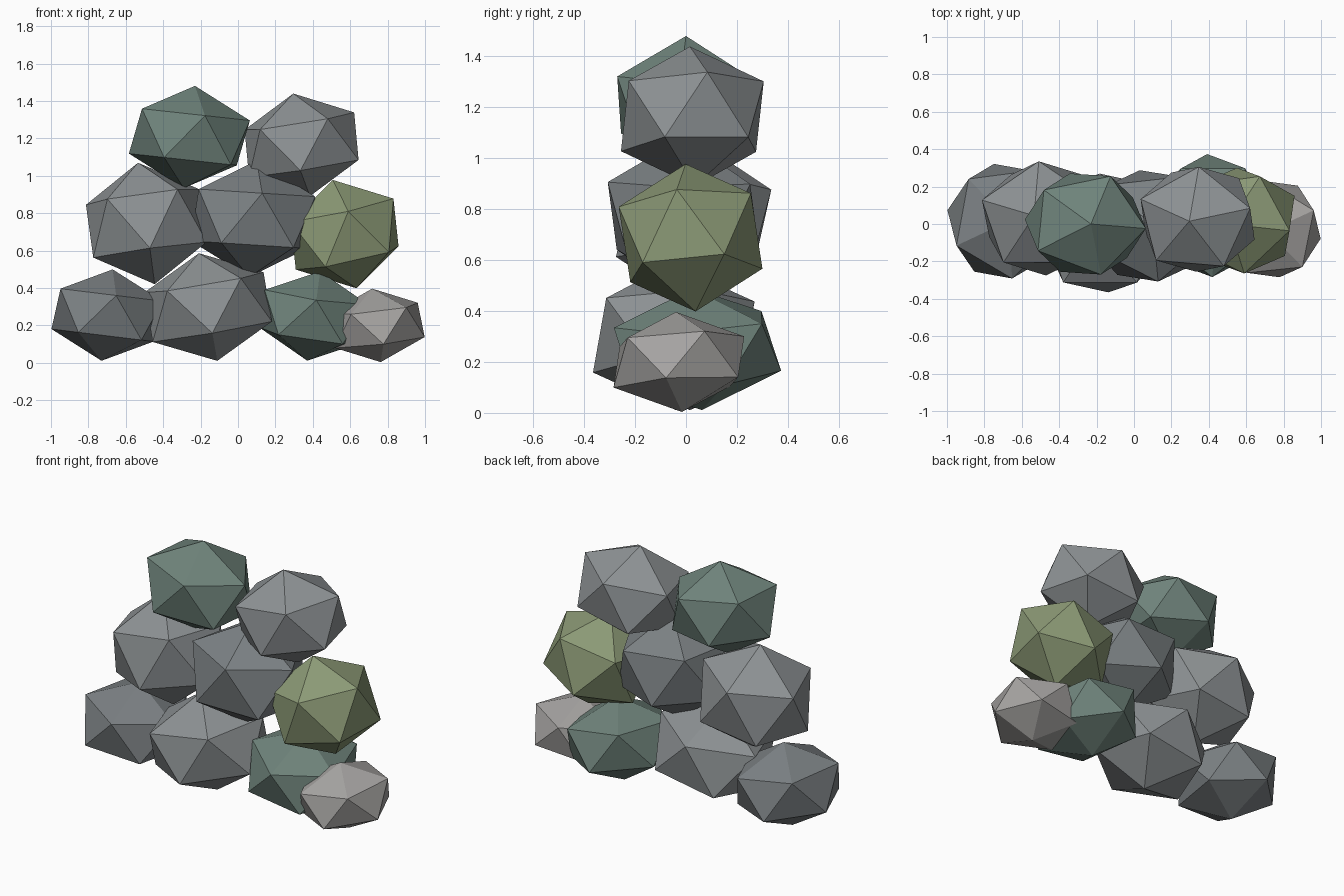
import bpy, bmesh
from math import radians
from mathutils import Matrix, Vector

if "Cube" in bpy.data.objects:
    bpy.data.objects.remove(bpy.data.objects["Cube"])


def material(name, rgb):
    m = bpy.data.materials.new(name)
    m.diffuse_color = (*rgb, 1)
    m.use_nodes = True
    m.node_tree.nodes["Principled BSDF"].inputs["Base Color"].default_value = m.diffuse_color
    return m


SLATE = material("slate_stone", (0.20, 0.22, 0.23))
GREY = material("grey_stone", (0.27, 0.29, 0.30))
PALE = material("pale_stone", (0.38, 0.37, 0.36))
MOSS = material("dark_moss_stone", (0.16, 0.23, 0.20))
OLIVE = material("olive_moss_stone", (0.26, 0.32, 0.18))


def rock(name, center, radii, lean, yaw, mat):
    """Flat-faced icosahedron, spun about z, stretched, then leaned sideways."""
    up = Vector((lean[0], lean[1], radii[2]))
    tilt = Vector((0, 0, 1)).rotation_difference(up).to_matrix().to_4x4()
    shape = (Matrix.Translation(center) @ tilt @ Matrix.Diagonal((*radii, 1))
             @ Matrix.Rotation(radians(yaw), 4, 'Z'))
    bm = bmesh.new()
    bmesh.ops.create_icosphere(bm, subdivisions=1, radius=1, matrix=shape)
    me = bpy.data.meshes.new(name)
    bm.to_mesh(me)
    bm.free()
    me.materials.append(mat)
    bpy.context.collection.objects.link(bpy.data.objects.new(name, me))


# bottom row
rock("base_rock_left", (-.70, .015, .255), (.326, .345, .246), (.03, 0), -11, SLATE)
rock("base_rock_middle", (-.16, -.048, .298), (.38, .36, .292), (-.05, -.01), 90, GREY)
rock("base_rock_right", (.405, .045, .25), (.33, .36, .242), (.035, -.017), -90, MOSS)
rock("small_end_rock", (.74, -.028, .2), (.285, .295, .198), (-.023, -.012), 24, PALE)
# middle row
rock("middle_rock_left", (-.49, .03, .745), (.36, .334, .328), (-.045, .015), 90, GREY)
rock("middle_rock_center", (.08, -.01, .77), (.37, .335, .312), (.02, 0), -83, SLATE)
rock("middle_rock_right", (.57, .018, .688), (.335, .31, .297), (-.065, -.02), -9, OLIVE)
# top row
rock("top_rock_left", (-.26, 0, 1.207), (.35, .31, .275), (.03, 0), -5, MOSS)
rock("top_rock_right", (.34, .025, 1.165), (.35, .32, .278), (-.045, -.01), 13, GREY)
